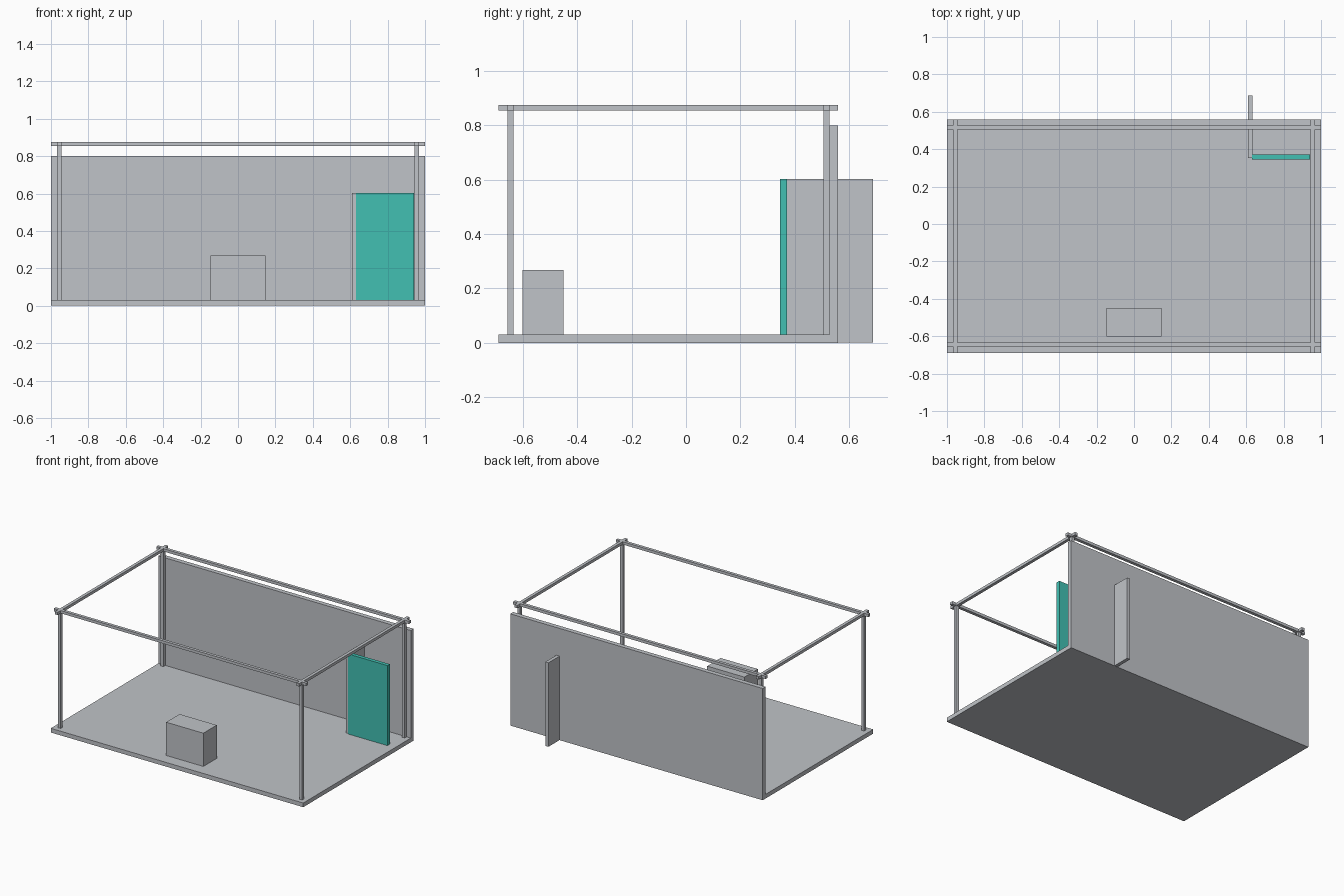
import bpy

cube = bpy.data.objects.get("Cube")
if cube:
    bpy.data.objects.remove(cube, do_unlink=True)


def make_material(name, rgb):
    mat = bpy.data.materials.new(name)
    mat.use_nodes = True
    color = (*rgb, 1.0)
    mat.diffuse_color = color
    mat.node_tree.nodes["Principled BSDF"].inputs["Base Color"].default_value = color
    return mat


grey = make_material("light grey", (0.53, 0.55, 0.58))
teal = make_material("teal", (0.054, 0.53, 0.45))


def box(name, x, y, z, mat=grey):
    """Box spanning the given (low, high) range on each axis."""
    spans = (x, y, z)
    bpy.ops.mesh.primitive_cube_add(size=1, location=[(a + b) / 2 for a, b in spans])
    obj = bpy.context.object
    obj.name = name
    obj.scale = [b - a for a, b in spans]
    bpy.ops.object.transform_apply(location=False, rotation=False, scale=True)
    obj.data.materials.append(mat)
    return obj


FLOOR_TOP = 0.03
FRONT, BACK = -0.69, 0.56
RAIL_Z = (0.855, 0.875)
BAR = 0.011                      # half width of the frame bars

# Floor slab and rear wall
box("floor", (-1, 1), (FRONT, BACK), (0, FLOOR_TOP))
box("back_wall", (-1, 1), (0.527, BACK), (FLOOR_TOP, 0.8))

# Open frame: corner posts with crossing rails on top
rows = {"front": -0.645, "back": 0.516}
sides = {"right": -0.956, "left": 0.956}
for row, y in rows.items():
    box(row + "_rail", (-1, 1), (y - BAR, y + BAR), RAIL_Z)
    for side, x in sides.items():
        box(f"{row}_{side}_post", (x - BAR, x + BAR), (y - BAR, y + BAR),
            (FLOOR_TOP, RAIL_Z[0]))
for side, x in sides.items():
    box(side + "_rail", (x - BAR, x + BAR), (FRONT, BACK), RAIL_Z)

# Counter near the front edge
box("counter", (-0.148, 0.147), (-0.602, -0.45), (FLOOR_TOP, 0.268))

# Storage corner: partition passing through the wall, and a coloured door panel
box("partition", (0.609, 0.634), (0.352, 0.687), (0.001, 0.602))
box("door_panel", (0.63, 0.942), (0.345, 0.372), (0.001, 0.603), teal)
